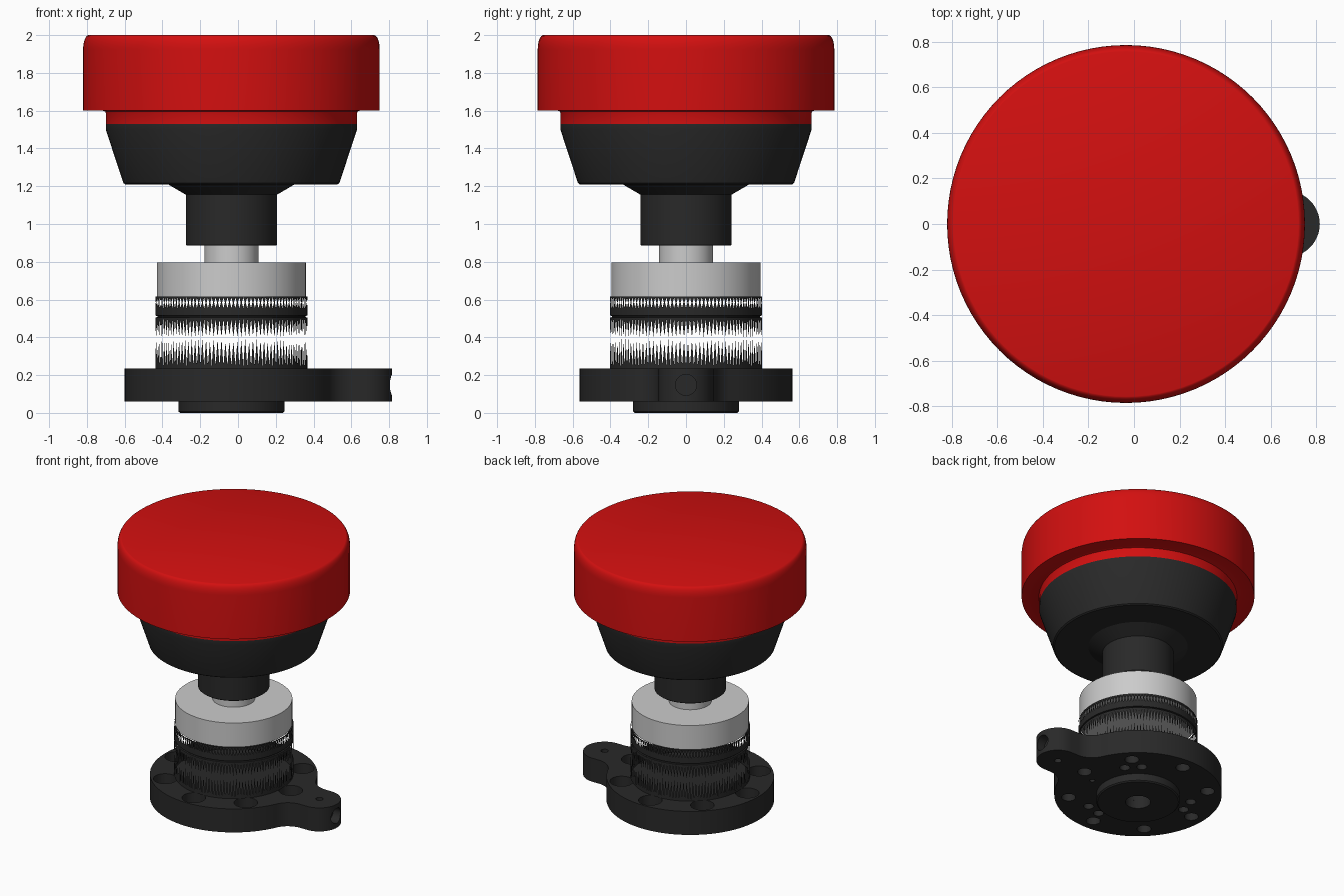
import bpy, bmesh, random
from math import sin, cos, pi, tau, atan2, sqrt, radians
from mathutils import Matrix, Vector

cube = bpy.data.objects.get("Cube")
if cube:
    bpy.data.objects.remove(cube, do_unlink=True)

random.seed(4)
AXIS = Vector((-0.035, 0, 0))   # shared turning axis of all round parts


def material(name, rgb, rough=0.5):
    m = bpy.data.materials.new(name)
    m.use_nodes = True
    m.diffuse_color = (*rgb, 1)
    bsdf = m.node_tree.nodes["Principled BSDF"]
    bsdf.inputs["Base Color"].default_value = (*rgb, 1)
    bsdf.inputs["Roughness"].default_value = rough
    return m


RED = material("bright red", (0.65, 0.005, 0.005))
BLACK = material("soft black", (0.022, 0.022, 0.022))
SILVER = material("light grey", (0.6, 0.6, 0.6))


def finish(name, bm, mat=None, smooth=True):
    me = bpy.data.meshes.new(name)
    bm.to_mesh(me)
    bm.free()
    ob = bpy.data.objects.new(name, me)
    ob.location = AXIS
    bpy.context.collection.objects.link(ob)
    if mat:
        me.materials.append(mat)
    if smooth:
        shade(ob)
    return ob


def activate(ob):
    bpy.ops.object.select_all(action='DESELECT')
    ob.select_set(True)
    bpy.context.view_layer.objects.active = ob


def shade(ob):
    activate(ob)
    bpy.ops.object.shade_smooth_by_angle(angle=radians(30))


def spin(bm, profile, steps=96, matrix=Matrix()):
    """Turn an (r, z) profile around z and place it with matrix."""
    vs = [bm.verts.new((r, 0, z)) for r, z in profile]
    es = [bm.edges.new(p) for p in zip(vs, vs[1:])]
    before = set(bm.verts) - set(vs)
    bmesh.ops.spin(bm, geom=vs + es, cent=(0, 0, 0), axis=(0, 0, 1),
                   angle=tau, steps=steps)
    new = [v for v in bm.verts if v not in before]
    bmesh.ops.remove_doubles(bm, verts=new, dist=1e-5)
    new = [v for v in bm.verts if v not in before]
    bmesh.ops.transform(bm, matrix=matrix, verts=new)
    bmesh.ops.recalc_face_normals(bm, faces=bm.faces)


def turned(name, profile, mat):
    bm = bmesh.new()
    spin(bm, profile)
    return finish(name, bm, mat)


def arc(cx, cy, r, a0, a1, n):
    return [(cx + r * cos(a0 + (a1 - a0) * i / n),
             cy + r * sin(a0 + (a1 - a0) * i / n)) for i in range(n + 1)]


# Red push cap with rounded rim and a narrower neck
rim = [(0.755 + 0.03 * cos(t * pi / 16), 1.925 + 0.075 * sin(t * pi / 16))
       for t in range(9)]
rim[-1] = (0.757, 2.0)
turned("push_cap", [(0, 1.53), (0.665, 1.53), (0.665, 1.588), (0.668, 1.596),
                    (0.68, 1.6), (0.785, 1.6)] + rim + [(0, 2.0)], RED)

# Black tapered housing with its collar
turned("housing", [(0, 0.885), (0.235, 0.885), (0.241, 0.89), (0.241, 1.155),
                   (0.335, 1.21), (0.562, 1.21), (0.572, 1.217),
                   (0.665, 1.5), (0.665, 1.53), (0, 1.53)], BLACK)

# Metal stem and clamp ring
turned("stem", [(0, 0.79), (0.143, 0.79), (0.143, 0.89), (0, 0.89)], SILVER)
turned("clamp_ring", [(0, 0.615), (0.395, 0.615), (0.395, 0.795),
                      (0, 0.795)], SILVER)


# Serrated thread: thin collars edged with pointed teeth
def toothed_collar(bm, r, edge, root, tip, teeth=120):
    def at(i, z):
        a = tau * i / teeth
        return bm.verts.new((r * cos(a), r * sin(a), z))
    for i in range(teeth):
        bm.faces.new([at(i, edge), at(i + 1, edge),
                      at(i + 1, root), at(i, root)])
        reach = tip + (tip - root) * random.uniform(-0.12, 0.05)
        bm.faces.new([at(i, root), at(i + 1, root), at(i + 0.5, reach)])


bm = bmesh.new()
for edge, root, tip in ((0.235, 0.25, 0.385), (0.505, 0.495, 0.405),
                        (0.515, 0.555, 0.595), (0.615, 0.61, 0.575)):
    toothed_collar(bm, 0.402, edge, root, tip)
bmesh.ops.remove_doubles(bm, verts=bm.verts, dist=1e-5)
finish("thread_teeth", bm, BLACK, smooth=False)
turned("thread_groove", [(0.402, 0.505), (0.392, 0.507), (0.392, 0.513),
                         (0.402, 0.515)], BLACK)

# Mounting plate: disc blended into a round-ended tab
R, W, F, TAB = 0.565, 0.145, 0.15, 0.705
FX = sqrt((R + F) ** 2 - (W + F) ** 2)
A = atan2(W + F, FX)
outline = (arc(0, 0, R, A, tau - A, 80)
           + arc(FX, -W - F, F, pi - A, pi / 2, 10)
           + arc(TAB, 0, W, -pi / 2, pi / 2, 24)
           + arc(FX, W + F, F, -pi / 2, A - pi, 10))
bm = bmesh.new()
clean = [p for i, p in enumerate(outline)
         if (Vector(p) - Vector(outline[i - 1])).length > 1e-4]
base = bm.faces.new([bm.verts.new((x, y, 0.06)) for x, y in clean])
top = bmesh.ops.extrude_face_region(bm, geom=[base])["geom"]
bmesh.ops.translate(bm, vec=(0, 0, 0.175),
                    verts=[v for v in top if isinstance(v, bmesh.types.BMVert)])
bmesh.ops.recalc_face_normals(bm, faces=bm.faces)
plate = finish("mounting_plate", bm, BLACK, smooth=False)


# Hole cutters
def rod(bm, r, z0, z1, matrix):
    spin(bm, [(0, z0), (r, z0), (r, z1), (0, z1)], 24, matrix)


def polar(r, degrees):
    a = radians(degrees)
    return Matrix.Translation((r * cos(a), r * sin(a), 0))


def cut(target, bm):
    cutter = finish("hole_cutter", bm, smooth=False)
    cutter.hide_render = True
    bpy.context.view_layer.update()
    mod = target.modifiers.new("holes", 'BOOLEAN')
    mod.operation, mod.solver, mod.object = 'DIFFERENCE', 'EXACT', cutter
    activate(target)
    bpy.ops.object.modifier_apply(modifier=mod.name)
    bpy.data.objects.remove(cutter, do_unlink=True)


bm = bmesh.new()
for k in range(8):              # counterbored bolt holes
    spin(bm, [(0, 0), (0.048, 0), (0.048, 0.15), (0.08, 0.15), (0.08, 0.3),
              (0, 0.3)], 24, polar(0.47, 45 * k))
for k in range(3):              # paired blind holes underneath
    for side in (-9, 9):
        rod(bm, 0.035, 0, 0.13, polar(0.37, 45 + 120 * k + side))
rod(bm, 0.018, 0, 0.13, polar(0.36, -9))
rod(bm, 0.085, 0, 0.2, Matrix())
rod(bm, 0.025, 0, 0.3, polar(TAB, 0))
cut(plate, bm)

# Sideways hole in the end of the tab
bm = bmesh.new()
rod(bm, 0.056, 0.78, 0.95,
    Matrix.Translation((0, 0, 0.148)) @ Matrix.Rotation(pi / 2, 4, 'Y'))
cut(plate, bm)
shade(plate)

# Foot boss with a centre bore
turned("foot_boss", [(0.085, 0.06), (0.085, 0), (0.272, 0), (0.281, 0.008),
                     (0.281, 0.06)], BLACK)
